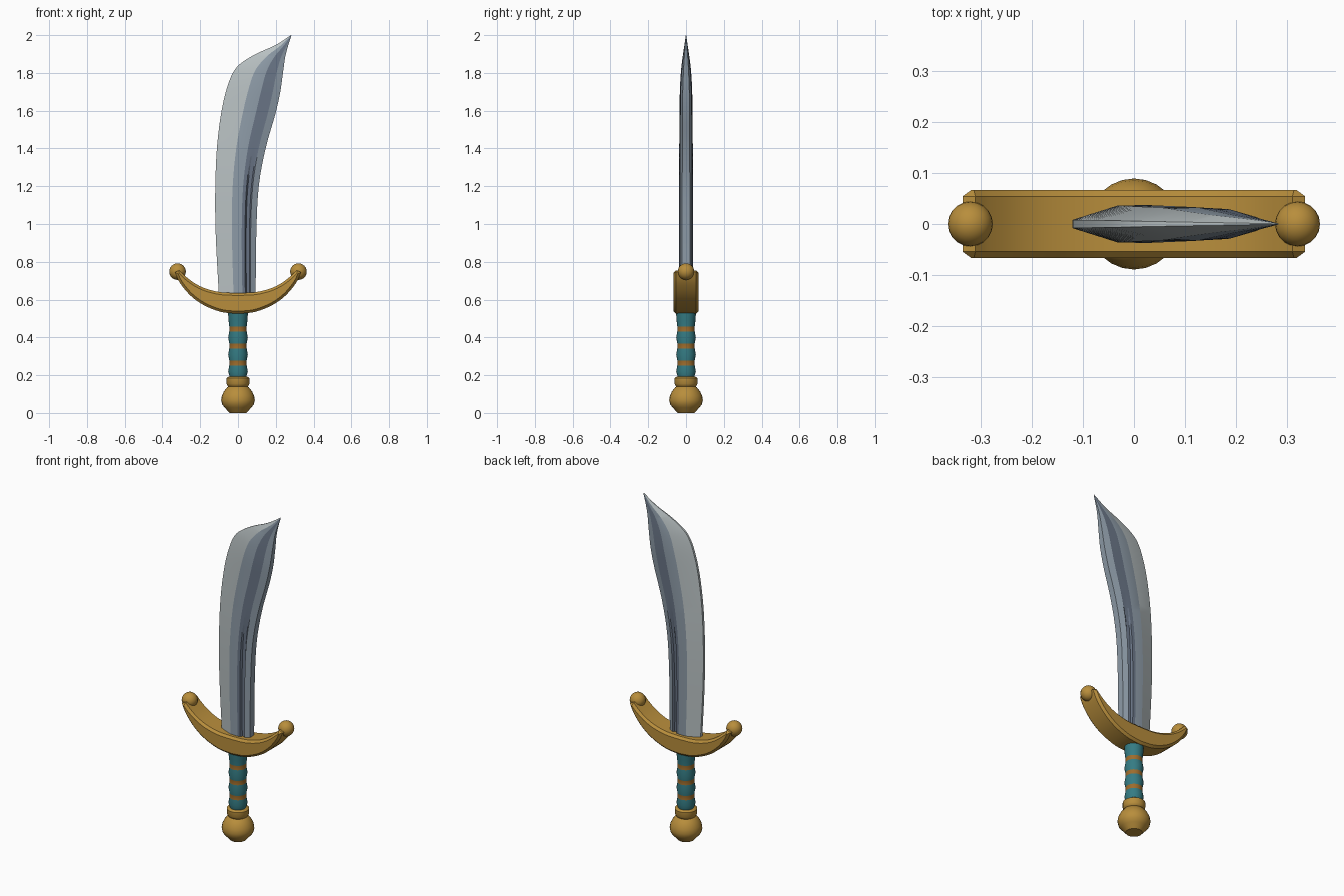
import bpy, bmesh, math
from mathutils import Vector

cube = bpy.data.objects.get("Cube")
if cube:
    bpy.data.objects.remove(cube, do_unlink=True)


def material(name, r, g, b):
    m = bpy.data.materials.new(name)
    m.use_nodes = True
    m.diffuse_color = (r, g, b, 1)
    m.node_tree.nodes["Principled BSDF"].inputs["Base Color"].default_value = (r, g, b, 1)
    return m


GOLD = material("gold", 0.48, 0.27, 0.045)
TEAL = material("teal wrap", 0.035, 0.2, 0.23)
BRONZE = material("bronze band", 0.34, 0.15, 0.025)
EDGE = material("pale edge steel", 0.48, 0.53, 0.54)
STEEL = material("steel", 0.27, 0.33, 0.39)
DARK = material("dark steel", 0.14, 0.175, 0.235)


def finish(name, bm, mats, angle=30):
    bmesh.ops.recalc_face_normals(bm, faces=bm.faces)
    mesh = bpy.data.meshes.new(name)
    bm.to_mesh(mesh)
    bm.free()
    ob = bpy.data.objects.new(name, mesh)
    bpy.context.collection.objects.link(ob)
    for m in mats:
        mesh.materials.append(m)
    bpy.ops.object.select_all(action='DESELECT')
    ob.select_set(True)
    bpy.context.view_layer.objects.active = ob
    bpy.ops.object.shade_smooth_by_angle(angle=math.radians(angle))
    return ob


def lathe(name, profile, mats, segments=24, rule=None):
    """Spin a list of (radius, height) around z and cap both ends."""
    bm = bmesh.new()
    rings = []
    for r, z in profile:
        rings.append([bm.verts.new((r * math.cos(a), r * math.sin(a), z))
                      for a in (math.tau * i / segments for i in range(segments))])
    for low, high in zip(rings, rings[1:]):
        for i in range(segments):
            j = (i + 1) % segments
            f = bm.faces.new((low[i], low[j], high[j], high[i]))
            if rule:
                f.material_index = rule(f.calc_center_median().z)
    bm.faces.new(rings[0])
    bm.faces.new(rings[-1])
    return finish(name, bm, mats)


def smooth_path(points, steps):
    """Catmull-Rom interpolation through tuples of any length."""
    pts = [Vector(p) for p in points]
    pts = [2 * pts[0] - pts[1]] + pts + [2 * pts[-1] - pts[-2]]
    out = []
    for a, b, c, d in zip(pts, pts[1:], pts[2:], pts[3:]):
        for k in range(steps):
            t = k / steps
            out.append(0.5 * (2 * b + (c - a) * t + (2 * a - 5 * b + 4 * c - d) * t ** 2
                              + (3 * b - a - 3 * c + d) * t ** 3))
    return out + [pts[-2]]


# Pommel and collar
lathe("pommel", [(.045, 0), (.07, .028), (.084, .045), (.089, .068), (.085, .092),
                 (.074, .115), (.056, .137), (.04, .145)], [GOLD])
lathe("pommel_collar", [(.045, .135), (.054, .142), (.061, .155), (.061, .185), (.05, .192)], [GOLD])

# Grip: bulging wrap pinched at three bands
BANDS = (.265, .355, .445)
grip = [(.042, .185)]
for z in BANDS:
    grip += [(.052, z - .045), (.046, z - .013), (.046, z + .013)]
grip += [(.05, .49), (.053, .535)]
lathe("grip", grip, [TEAL, BRONZE], rule=lambda z: int(any(abs(z - b) < .005 for b in BANDS)))

# Crescent guard: two curves swept through the depth, edges chamfered
lower = smooth_path([(0, .525), (.09, .535), (.18, .57), (.25, .62), (.305, .685), (.335, .745)], 4)
upper = smooth_path([(0, .635), (.09, .639), (.17, .658), (.23, .687), (.28, .725), (.31, .755)], 4)
half = [(p.x, p.y) for p in lower] + [(p.x, p.y) for p in reversed(upper)]
n = len(lower)
left_low, left_up = half[1:n], half[n:-1]
outline = half + [(-x, z) for x, z in reversed(left_up)] + [(-x, z) for x, z in reversed(left_low)]
bm = bmesh.new()
front = bm.faces.new([bm.verts.new((x, -.067, z)) for x, z in outline])
made = bmesh.ops.extrude_face_region(bm, geom=[front])["geom"]
bmesh.ops.translate(bm, vec=(0, .134, 0), verts=[v for v in made if isinstance(v, bmesh.types.BMVert)])
rim = [e for e in bm.edges if abs(e.verts[0].co.y - e.verts[1].co.y) < .001]
bmesh.ops.bevel(bm, geom=rim, offset=.013, segments=1, affect='EDGES')
finish("guard", bm, [GOLD], 25)

# Balls on the guard tips
for side, sx in (("left", 1), ("right", -1)):
    bm = bmesh.new()
    bmesh.ops.create_uvsphere(bm, u_segments=20, v_segments=12, radius=.044)
    bmesh.ops.translate(bm, vec=(sx * .32, 0, .748), verts=bm.verts)
    finish("guard_ball_" + side, bm, [GOLD])

# Blade stations: edge x, edge z, spine x, spine z, thickness, groove depth
stations = smooth_path([
    (-.1, .6, .093, .6, 1, 1), (-.118, .95, .097, .95, 1, 1),
    (-.12, 1.2, .11, 1.2, 1, .7), (-.11, 1.42, .146, 1.4, .97, 0),
    (-.085, 1.61, .197, 1.58, .92, 0), (-.052, 1.74, .222, 1.69, .88, 0),
    (-.015, 1.82, .234, 1.77, .76, 0), (.035, 1.865, .242, 1.83, .62, 0),
    (.105, 1.905, .25, 1.885, .45, 0), (.2, 1.948, .264, 1.94, .25, 0),
    (.28, 2, .283, 1.998, .03, 0)], 4)
# Cross-section: position across the blade, half thickness, groove share
section = [(0, .008, 0), (.4, .036, 0), (.64, .037, 0), (.72, .035, 0), (.75, .035, .012),
           (.83, .033, .012), (.86, .033, 0), (1, .02, 0)]
strip_colours = [0, 1, 2, 2, 2, 2, 1]
bm = bmesh.new()
loops = []
for ex, ez, sx, sz, thick, groove in stations:
    ring = []
    for side, part in ((-1, section), (1, section[::-1])):
        for t, y, g in part:
            ring.append(bm.verts.new((ex + (sx - ex) * t, side * (y * thick - g * max(groove, 0)),
                                      ez + (sz - ez) * t)))
    loops.append(ring)
colours = strip_colours + [1] + strip_colours[::-1] + [0]
for a, b in zip(loops, loops[1:]):
    for i, colour in enumerate(colours):
        j = (i + 1) % len(a)
        bm.faces.new((a[i], a[j], b[j], b[i])).material_index = colour
bm.faces.new(loops[0])
bm.faces.new(loops[-1])
finish("blade", bm, [EDGE, STEEL, DARK], 14)
